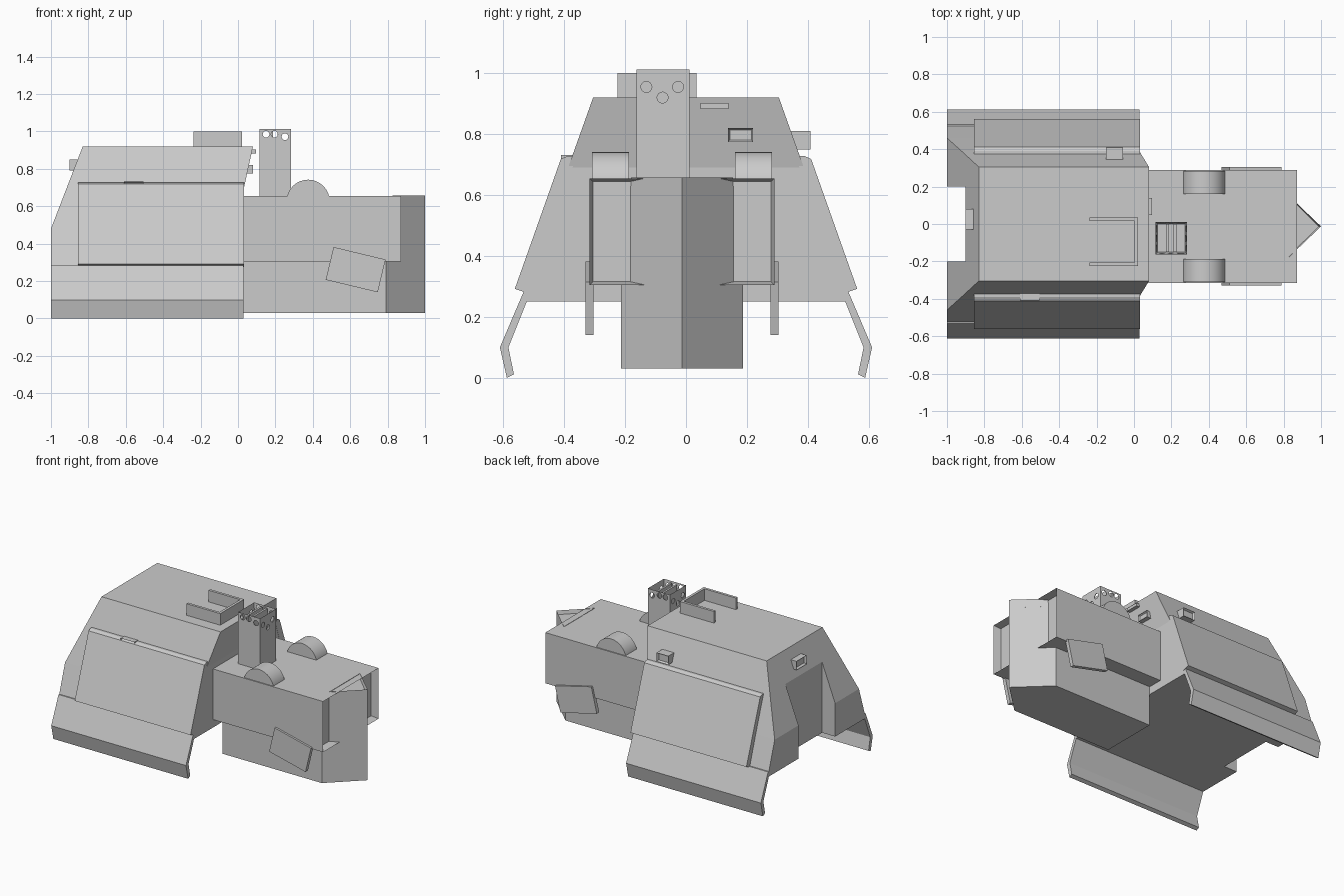
import bpy, bmesh, math
from mathutils import Vector, Matrix

if "Cube" in bpy.data.objects:
    bpy.data.objects.remove(bpy.data.objects["Cube"])


def finish(name, bm, smooth=False):
    bmesh.ops.recalc_face_normals(bm, faces=bm.faces)
    me = bpy.data.meshes.new(name)
    bm.to_mesh(me)
    bm.free()
    ob = bpy.data.objects.new(name, me)
    bpy.context.collection.objects.link(ob)
    if smooth:
        bpy.ops.object.select_all(action='DESELECT')
        ob.select_set(True)
        bpy.context.view_layer.objects.active = ob
        bpy.ops.object.shade_smooth_by_angle(angle=math.radians(30))
    return ob


def loft(name, rings, recess=None):
    """Skin equal-length rings; recess = (direction, rim, depth) hollows one face."""
    bm = bmesh.new()
    rows = [[bm.verts.new(p) for p in r] for r in rings]
    n = len(rows[0])
    for a, b in zip(rows, rows[1:]):
        for i in range(n):
            bm.faces.new((a[i], a[(i + 1) % n], b[(i + 1) % n], b[i]))
    bm.faces.new(rows[0])
    bm.faces.new(rows[-1])
    bmesh.ops.recalc_face_normals(bm, faces=bm.faces)
    if recess:
        d, rim, depth = Vector(recess[0]), recess[1], recess[2]
        f = max(bm.faces, key=lambda f: f.normal.dot(d))
        bmesh.ops.inset_region(bm, faces=[f], thickness=rim)
        bmesh.ops.translate(bm, verts=f.verts, vec=-d * depth)
    return finish(name, bm)


def prism_x(name, yz, x0, x1):
    return loft(name, [[(x, y, z) for y, z in yz] for x in (x0, x1)])


def prism_z(name, xy, z0, z1, recess=None):
    return loft(name, [[(x, y, z) for x, y in xy] for z in (z0, z1)], recess)


def box(name, x, y, z, recess=None):
    xy = [(x[0], y[0]), (x[1], y[0]), (x[1], y[1]), (x[0], y[1])]
    return prism_z(name, xy, z[0], z[1], recess)


def cylinder(name, centre, r, length, axis, seg=32, smooth=True):
    bm = bmesh.new()
    rot = Matrix.Rotation(math.pi / 2, 4, 'X' if axis == 'Y' else 'Y')
    bmesh.ops.create_cone(bm, cap_ends=True, segments=seg, radius1=r, radius2=r,
                          depth=length, matrix=Matrix.Translation(centre) @ rot)
    return finish(name, bm, smooth)


def cut(target, cutter):
    m = target.modifiers.new("cut", 'BOOLEAN')
    m.operation, m.solver, m.object = 'DIFFERENCE', 'EXACT', cutter
    bpy.context.view_layer.objects.active = target
    bpy.ops.object.modifier_apply(modifier=m.name)
    bpy.data.objects.remove(cutter)


# Rear cabin: tapered armoured shell lofted upward (z, rear x, front x, half width)
levels = [(0.25, -1, 0.03, 0.535), (0.48, -1, 0.03, 0.46),
          (0.69, -0.919, 0.03, 0.387), (0.92, -0.83, 0.08, 0.305)]
cabin = loft("cabin", [[(a, -w, z), (b, -w, z), (b, w, z), (a, w, z)]
                       for z, a, b, w in levels])
# Doorway notch in the sloping rear
cut(cabin, box("door_cutter", (-1.2, -0.9), (-0.2, 0.2), (0.1, 0.9)))

# Side armour panels and flared skirts
for s, side in ((-1, "right"), (1, "left")):
    panel = [(0.36, 0.728), (0.39, 0.728), (0.411, 0.718), (0.562, 0.292), (0.51, 0.275)]
    prism_x(side + "_armour_panel", [(s * y, z) for y, z in panel], -0.855, 0.031)
    skirt = [(0.52, 0.285), (0.532, 0.285), (0.611, 0.1), (0.588, 0.0),
             (0.565, 0.012), (0.583, 0.1), (0.523, 0.25)]
    prism_x(side + "_skirt", [(s * y, z) for y, z in skirt], -1, 0.03)

# Vision blocks on the cabin faces
box("right_vision_block", (-0.61, -0.505), (-0.41, -0.36), (0.668, 0.732), ((0, -1, 0), 0.01, 0.015))
box("left_vision_block", (-0.15, -0.06), (0.33, 0.408), (0.75, 0.81), ((0, 1, 0), 0.01, 0.015))
box("rear_vision_block", (-0.902, -0.84), (-0.03, 0.08), (0.79, 0.85), ((-1, 0, 0), 0.01, 0.015))
box("front_vision_block", (0.03, 0.08), (0.138, 0.22), (0.775, 0.82), ((1, 0, 0), 0.008, 0.01))
box("front_upper_vision_block", (0.05, 0.097), (0.047, 0.14), (0.883, 0.903))

# U-shaped roof shield, open to the rear
shield = [(-0.237, -0.225), (0.022, -0.225), (0.022, 0.035), (-0.237, 0.035),
          (-0.237, 0.017), (0.004, 0.017), (0.004, -0.207), (-0.237, -0.207)]
prism_z("roof_shield", shield, 0.91, 1.0)

# Engine hood shell with a shallow hollow front
CY = -0.013
box("hood", (0.02, 0.872), (CY - 0.303, CY + 0.303), (0.305, 0.655), ((1, 0, 0), 0.015, 0.05))

# Central hull with wedge prow, and the raised prow rim
hull = [(0.03, CY - 0.2), (0.79, CY - 0.2), (1, CY), (0.79, CY + 0.2), (0.03, CY + 0.2)]
prism_z("hull", hull, 0.03, 0.63)
prism_z("prow_rim", [(0.825, CY - 0.167), (1, CY), (0.825, CY + 0.167)], 0.6, 0.657,
        ((0, 0, 1), 0.012, 0.025))

# Paired domed humps and tilted side plates
for s, side in ((-1, "right"), (1, "left")):
    cylinder(side + "_hump", (0.375, CY + s * 0.235, 0.627), 0.115, 0.122, 'Y')
    plate = box(side + "_tilted_plate", (-0.143, 0.143), (-0.013, 0.013), (-0.09, 0.09))
    plate.location = (0.629, CY + s * 0.304, 0.261)
    plate.rotation_euler.y = math.radians(13.5)

# Exhaust stack: hollow box with slats and round side vents
stack = box("exhaust_stack", (0.115, 0.283), (-0.162, 0.012), (0.64, 1.012), ((0, 0, 1), 0.016, 0.15))
for i, x in enumerate((0.172, 0.212)):
    box("stack_slat_%d" % i, (x, x + 0.014), (-0.15, 0), (0.87, 1.005))
for x, z in ((0.15, 0.985), (0.195, 0.985), (0.251, 0.972)):
    cut(stack, cylinder("vent_cutter", (x, -0.075, z), 0.018, 0.4, 'Y', 16, False))
for y, z in ((-0.13, 0.955), (-0.026, 0.955), (-0.077, 0.92)):
    cut(stack, cylinder("vent_cutter", (0.2, y, z), 0.018, 0.4, 'X', 16, False))
